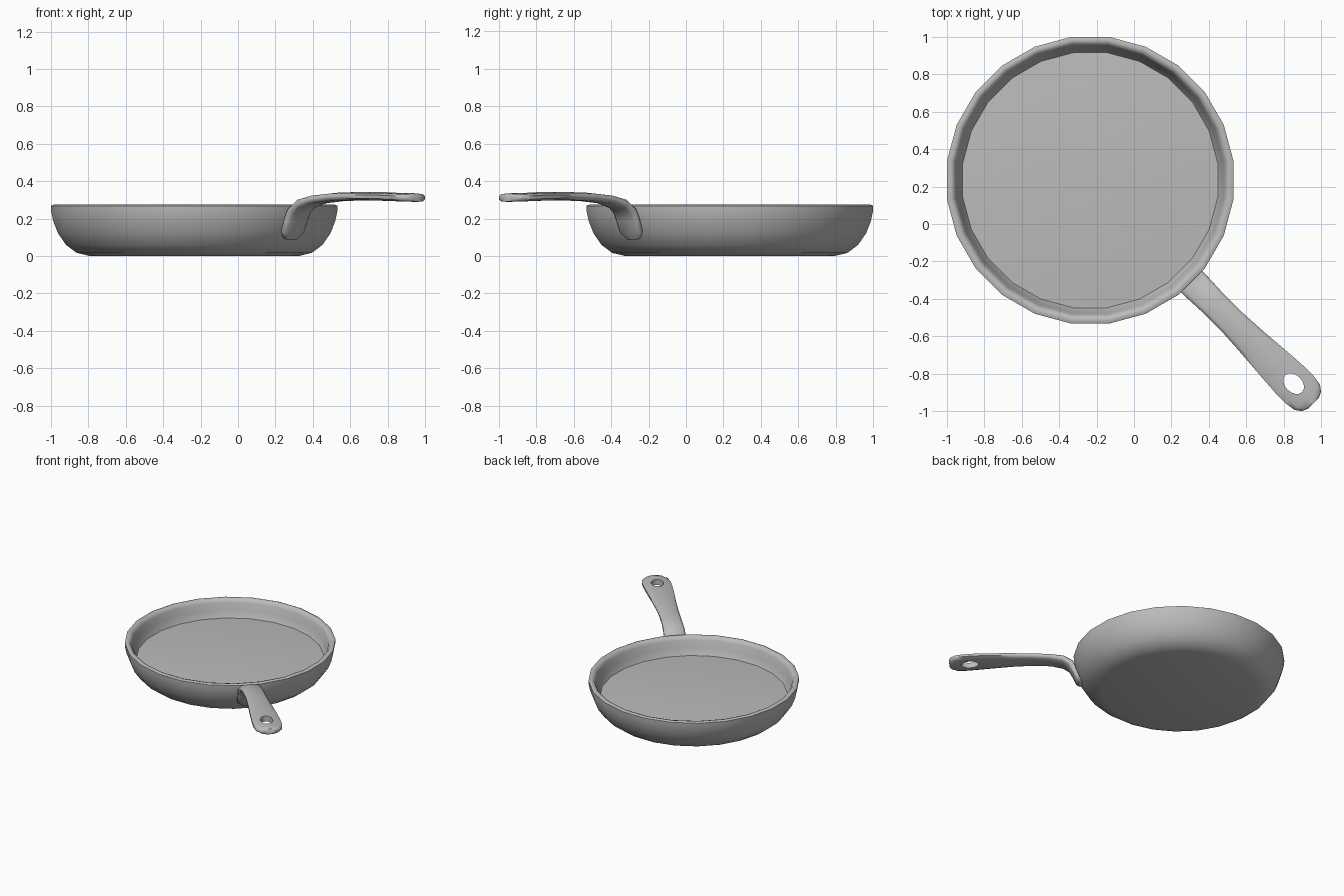
import bpy, bmesh, math
from mathutils import Vector, Matrix

if "Cube" in bpy.data.objects:
    bpy.data.objects.remove(bpy.data.objects["Cube"])

iron = bpy.data.materials.new("grey iron")
iron.diffuse_color = (0.5, 0.5, 0.5, 1)
iron.use_nodes = True
iron.node_tree.nodes["Principled BSDF"].inputs["Base Color"].default_value = iron.diffuse_color


def finish(name, bm, smooth_angle=None):
    bmesh.ops.recalc_face_normals(bm, faces=bm.faces)
    mesh = bpy.data.meshes.new(name)
    bm.to_mesh(mesh)
    bm.free()
    mesh.materials.append(iron)
    obj = bpy.data.objects.new(name, mesh)
    bpy.context.collection.objects.link(obj)
    if smooth_angle:
        smooth(obj, smooth_angle)
    return obj


def smooth(obj, angle):
    bpy.ops.object.select_all(action='DESELECT')
    obj.select_set(True)
    bpy.context.view_layer.objects.active = obj
    bpy.ops.object.shade_smooth_by_angle(angle=math.radians(angle))


def loft(bm, rings):
    """Bridge equal closed rings of points and cap both ends."""
    loops = [[bm.verts.new(p) for p in ring] for ring in rings]
    n = len(loops[0])
    for a, b in zip(loops, loops[1:]):
        for i in range(n):
            j = (i + 1) % n
            bm.faces.new((a[i], a[j], b[j], b[i]))
    bm.faces.new(loops[0])
    bm.faces.new(loops[-1])


def turned(name, profile, smooth_angle, sides=24, centre=Vector((-0.234, 0.234, 0))):
    """Turn a (radius, height) profile around the pan's axis."""
    bm = bmesh.new()
    angles = [math.tau * (i + 0.5) / sides for i in range(sides)]
    loft(bm, [[centre + Vector((r * math.cos(a), r * math.sin(a), z)) for a in angles]
              for r, z in profile])
    return finish(name, bm, smooth_angle)


# Pan bowl: underside, outer wall, rim, inner wall and base
turned("pan_bowl", [(0.565, 0.0), (0.635, 0.017), (0.692, 0.06), (0.735, 0.122),
                    (0.760, 0.185), (0.771, 0.235), (0.773, 0.268), (0.757, 0.275),
                    (0.737, 0.270), (0.724, 0.245), (0.711, 0.19), (0.690, 0.136),
                    (0.655, 0.085), (0.605, 0.052), (0.54, 0.042)], 60)

# Gently crowned filling resting in the bowl
FLOOR_R, FLOOR_Z, CROWN = 0.688, 0.136, 0.025
filling = [(0.54, 0.044), (0.604, 0.054), (0.653, 0.087)]
filling += [(FLOOR_R * s, FLOOR_Z + CROWN * (1 - s * s)) for s in (1, 0.85, 0.7, 0.55, 0.4, 0.25, 0.1)]
turned("pan_filling", filling, 50)

# Handle: rounded section swept along a bent path (distance, height, half width, half thickness)
stations = [(0.392, 0.095, 0.045, 0.018), (0.412, 0.128, 0.078, 0.024),
            (0.438, 0.195, 0.080, 0.026), (0.462, 0.242, 0.080, 0.028),
            (0.515, 0.280, 0.078, 0.027), (0.61, 0.303, 0.074, 0.024),
            (0.75, 0.315, 0.075, 0.023), (0.90, 0.319, 0.084, 0.023),
            (1.05, 0.319, 0.096, 0.023), (1.17, 0.317, 0.104, 0.023),
            (1.25, 0.314, 0.105, 0.023), (1.31, 0.313, 0.096, 0.023),
            (1.342, 0.312, 0.072, 0.023), (1.357, 0.312, 0.038, 0.022)]
section = [(1, -0.45), (1, 0.35), (0.75, 0.8), (0, 1), (-0.75, 0.8),
           (-1, 0.35), (-1, -0.45), (-0.75, -0.9), (0, -1), (0.75, -0.9)]
to_corner = Matrix.Rotation(math.radians(-45), 4, 'Z')
bm = bmesh.new()
rings = []
for k, (u, z, half_w, half_t) in enumerate(stations):
    before, after = stations[max(k - 1, 0)], stations[min(k + 1, len(stations) - 1)]
    tangent = Vector((after[0] - before[0], 0, after[1] - before[1])).normalized()
    up = Vector((-tangent.z, 0, tangent.x))
    rings.append([to_corner @ (Vector((u, s * half_w, z)) + up * (t * half_t))
                  for s, t in section])
loft(bm, rings)
handle = finish("handle", bm)

# Oval hanging hole cut through the handle end
bm = bmesh.new()
hole = [[to_corner @ Vector((1.207 + 0.064 * math.cos(a), 0.046 * math.sin(a), z))
         for a in (math.tau * i / 16 for i in range(16))] for z in (0.2, 0.45)]
loft(bm, hole)
cutter = finish("hole_cutter", bm)
cutter.hide_render = True
cut = handle.modifiers.new("hanging_hole", 'BOOLEAN')
cut.operation = 'DIFFERENCE'
cut.solver = 'EXACT'
cut.object = cutter
bpy.context.view_layer.objects.active = handle
bpy.ops.object.modifier_apply(modifier=cut.name)
bpy.data.objects.remove(cutter)
smooth(handle, 65)
